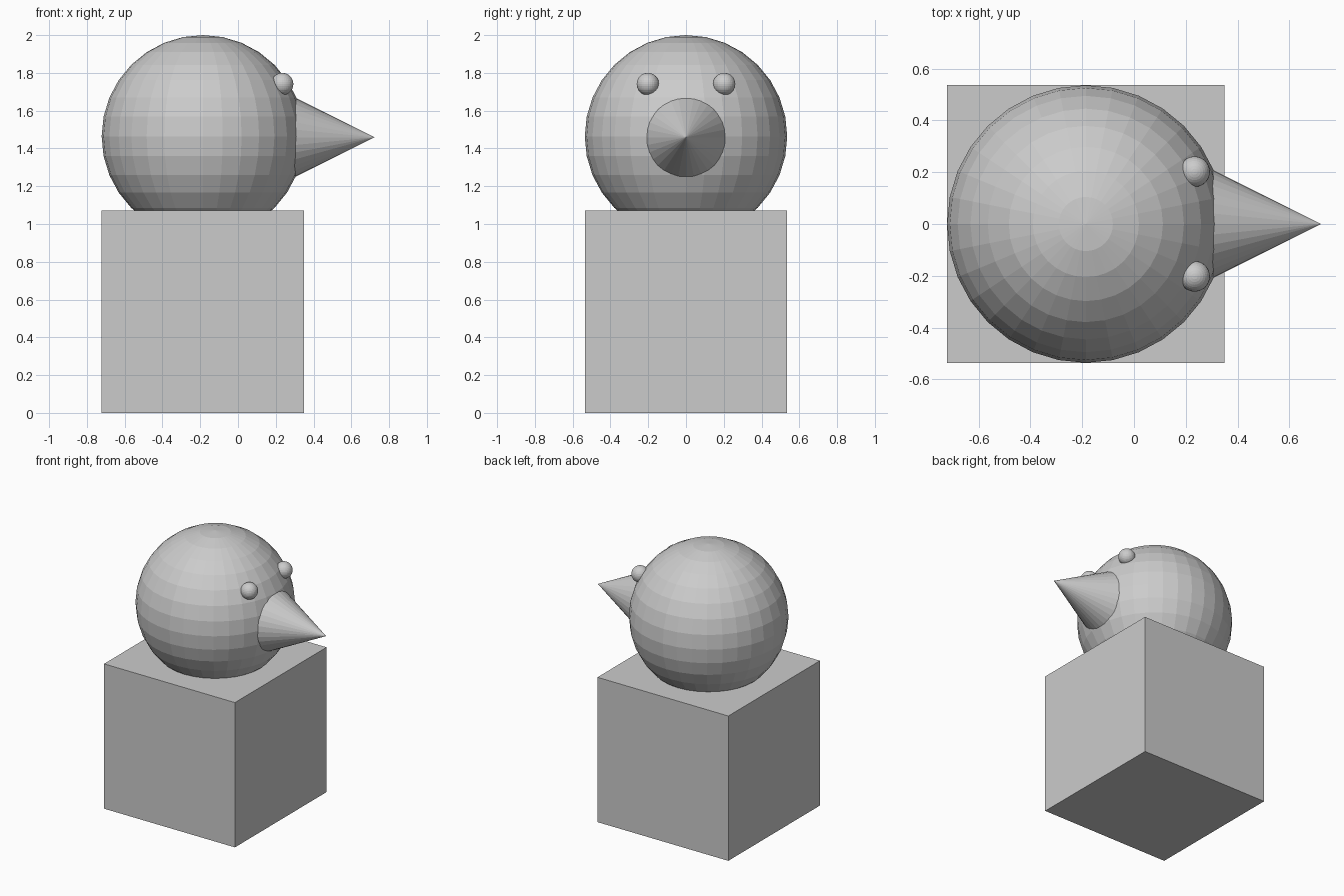
import bpy
from math import pi

if "Cube" in bpy.data.objects:
    bpy.data.objects.remove(bpy.data.objects["Cube"])

# Single plain grey
GREY = (0.6, 0.6, 0.6, 1)
grey = bpy.data.materials.new("plain_grey")
grey.use_nodes = True
grey.diffuse_color = GREY
grey.node_tree.nodes["Principled BSDF"].inputs["Base Color"].default_value = GREY

CENTRE_X = -0.186
SIZE = 1.072
HEAD_Z = 2 - SIZE / 2


def finish(name):
    obj = bpy.context.object
    obj.name = name
    obj.data.materials.append(grey)


def ball(name, radius, location):
    bpy.ops.mesh.primitive_uv_sphere_add(
        segments=32, ring_count=16, radius=radius, location=location)
    finish(name)


# Block body
bpy.ops.mesh.primitive_cube_add(size=SIZE, location=(CENTRE_X, 0, SIZE / 2))
finish("body_block")

# Faceted head, sunk into the block
ball("head", SIZE / 2, (CENTRE_X, 0, HEAD_Z))

# Beak pointing towards +x, its base buried in the head
BEAK_LENGTH = 0.54
TIP_X = 0.722
bpy.ops.mesh.primitive_cone_add(
    vertices=32, radius1=BEAK_LENGTH / 2, depth=BEAK_LENGTH,
    location=(TIP_X - BEAK_LENGTH / 2, 0, HEAD_Z - 0.005), rotation=(0, pi / 2, 0))
finish("beak")

# Pair of eyes above the beak
for side, y in (("left", 0.202), ("right", -0.202)):
    ball(f"{side}_eye", 0.059, (0.234, y, 1.741))
